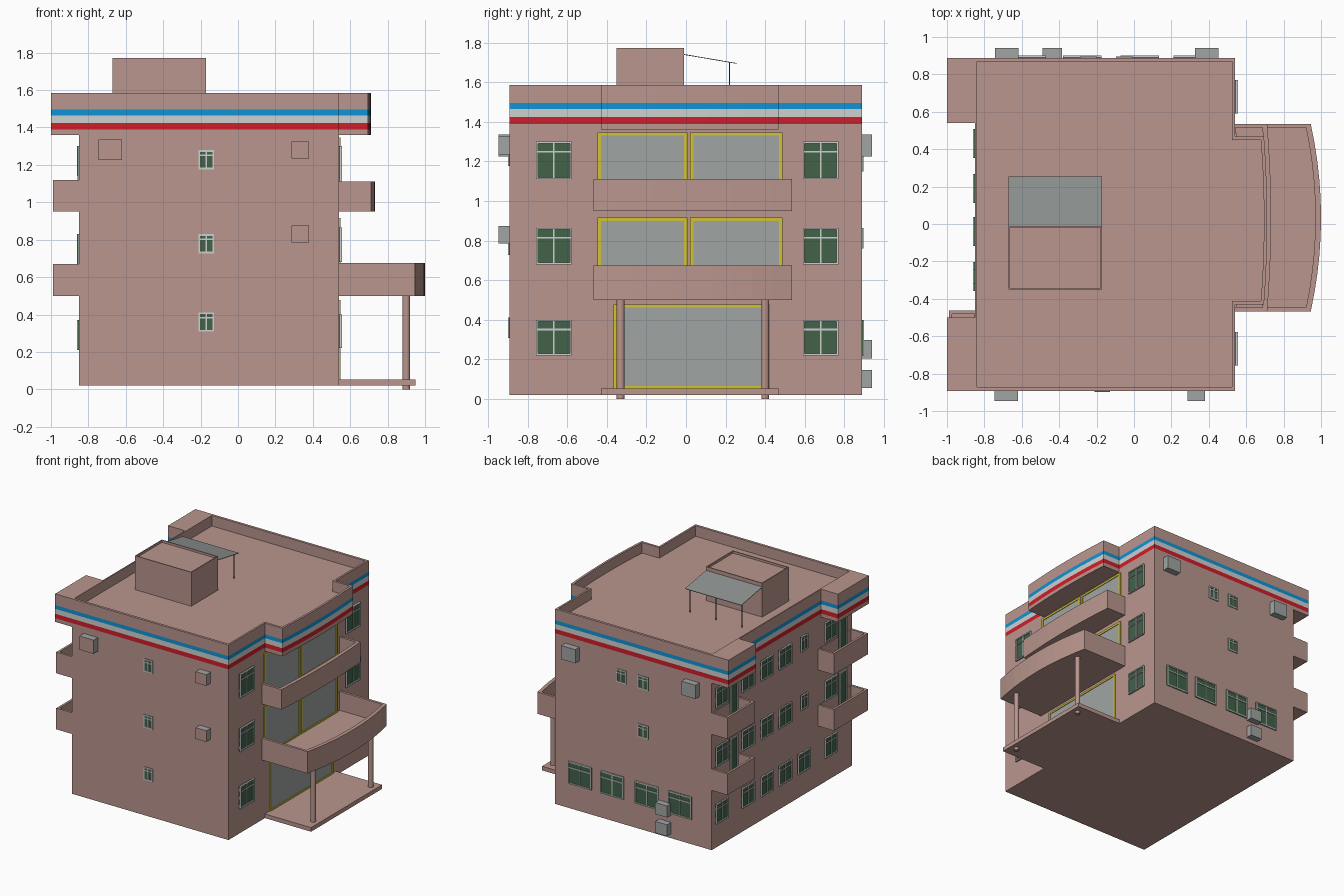
import bpy, bmesh, math
from mathutils import Vector

if "Cube" in bpy.data.objects:
    bpy.data.objects.remove(bpy.data.objects["Cube"])


def material(name, r, g, b):
    lin = [((c / 255 + 0.055) / 1.055) ** 2.4 for c in (r, g, b)]
    m = bpy.data.materials.new(name)
    m.diffuse_color = (*lin, 1)
    m.use_nodes = True
    m.node_tree.nodes["Principled BSDF"].inputs["Base Color"].default_value = m.diffuse_color
    return m


WALL = material("wall_pink", 186, 150, 142)
BLUE = material("stripe_blue", 15, 148, 214)
WHITE = material("off_white", 206, 209, 207)
RED = material("stripe_red", 208, 30, 42)
YELLOW = material("frame_yellow", 212, 196, 50)
GLASS = material("glass_grey", 160, 165, 163)
GREEN = material("window_green", 66, 98, 74)
METAL = material("canopy_grey", 142, 147, 145)
DARK = material("post_dark", 75, 85, 85)

XL, XR, YF, YB = -0.85, 0.54, -0.892, 0.888   # main wall planes


def finish(name, bm, mats):
    bmesh.ops.recalc_face_normals(bm, faces=bm.faces)
    me = bpy.data.meshes.new(name)
    bm.to_mesh(me)
    bm.free()
    for m in mats:
        me.materials.append(m)
    ob = bpy.data.objects.new(name, me)
    bpy.context.collection.objects.link(ob)
    return ob


def boxes(name, parts):
    """One object from (corner, corner, material) boxes."""
    bm, mats = bmesh.new(), []
    for a, b, m in parts:
        if m not in mats:
            mats.append(m)
        vs = bmesh.ops.create_cube(bm, size=1)["verts"]
        for v in vs:
            v.co = Vector([(a[i] + b[i]) / 2 + v.co[i] * abs(b[i] - a[i]) for i in range(3)])
        for f in {f for v in vs for f in v.link_faces}:
            f.material_index = mats.index(m)
    return finish(name, bm, mats)


def tray(name, outer, zs, inner, floor, layer_mats=None):
    """Prism with layered sides and a sunken top (parapet round a floor)."""
    bm = bmesh.new()
    mats = [WALL]
    rings = [[bm.verts.new((x, y, z)) for x, y in outer] for z in zs]
    rim = [bm.verts.new((x, y, zs[-1])) for x, y in inner]
    deck = [bm.verts.new((x, y, floor)) for x, y in inner]

    def wall(lo, hi, m):
        if m not in mats:
            mats.append(m)
        n = len(lo)
        for i in range(n):
            j = (i + 1) % n
            bm.faces.new((lo[i], lo[j], hi[j], hi[i])).material_index = mats.index(m)

    for k in range(len(zs) - 1):
        wall(rings[k], rings[k + 1], layer_mats[k] if layer_mats else WALL)
    wall(deck, rim, WALL)
    bm.faces.new(rings[0])
    bm.faces.new(deck)
    edges = [bm.edges.get((r[i], r[i - 1])) for r in (rings[-1], rim) for i in range(len(r))]
    bmesh.ops.triangle_fill(bm, edges=edges, use_beauty=True, normal=(0, 0, 1))
    return finish(name, bm, mats)


def bow(y0, y1, x_end, x_mid, n=10):
    """Bowed front edge from y0 to y1."""
    ts = [-1 + 2 * i / n for i in range(n + 1)]
    return [(x_end + (x_mid - x_end) * (1 - t * t), (y0 + y1) / 2 + t * (y1 - y0) / 2) for t in ts]


def rect(x0, y0, x1, y1):
    return [(x0, y0), (x1, y0), (x1, y1), (x0, y1)]


def on_wall(side, u, d, z):
    """Point on a wall: u along it, d outward."""
    return {"front": (u, YF - d, z), "back": (u, YB + d, z),
            "right": (XR + d, u, z), "left": (XL - d, u, z)}[side]


def panel(side, u0, u1, z0, z1, d, m, d0=-0.005):
    return (on_wall(side, u0, d0, z0), on_wall(side, u1, d, z1), m)


def framed(side, u0, u1, z0, z1, b, d, frame, pane):
    """Pane with a border of four bars."""
    return [panel(side, u0, u1, z0, z1, d * 0.4, pane),
            panel(side, u0, u0 + b, z0, z1, d, frame), panel(side, u1 - b, u1, z0, z1, d, frame),
            panel(side, u0 + b, u1 - b, z0, z0 + b, d, frame),
            panel(side, u0 + b, u1 - b, z1 - b, z1, d, frame)]


def window(name, side, u, w, z0, z1, d=0.012):
    b = 0.009
    u0, u1, zt = u - w / 2, u + w / 2, z0 + (z1 - z0) * 0.73
    parts = framed(side, u0, u1, z0, z1, b, d, WHITE, GREEN)
    parts.append(panel(side, u - 0.004, u + 0.004, z0 + b, z1 - b, d * 0.8, WHITE))
    parts.append(panel(side, u0 + b, u1 - b, zt - 0.004, zt + 0.004, d * 0.9, WHITE))
    boxes(name, parts)


# Main block and entrance plinth
boxes("main_block", [((XL, YF, 0.02), (XR, YB, 1.36), WALL)])
boxes("entrance_plinth", [((XR - 0.01, -0.43, 0.02), (0.95, 0.47, 0.053), WALL)])

# Striped roof band with parapet, bowed bay and solid left corners
roof = ([(-1, YF), (XR, YF), (XR, -0.43)] + bow(-0.43, 0.467, 0.695, 0.712) +
        [(XR, 0.467), (XR, YB), (-1, YB), (-1, 0.54), (XL, 0.54), (XL, -0.5), (-1, -0.5)])
well = ([(XL + 0.01, YF + 0.02), (XR - 0.015, YF + 0.02), (XR - 0.015, -0.412)] +
        bow(-0.412, 0.449, 0.678, 0.695) +
        [(XR - 0.015, 0.449), (XR - 0.015, YB - 0.02), (XL + 0.01, YB - 0.02)])
tray("roof_band", roof, [1.36, 1.39, 1.425, 1.465, 1.495, 1.585], well, 1.50,
     [WALL, RED, WHITE, BLUE, WALL])

# Stair house, lean-to canopy and its posts
tray("stair_house", rect(-0.67, -0.35, -0.17, -0.01), [1.49, 1.772],
     rect(-0.662, -0.342, -0.178, -0.018), 1.755)
canopy = boxes("lean_to_canopy", [((-0.67, -0.01, 1.738), (-0.17, 0.255, 1.742), METAL)])
for v in canopy.data.vertices:
    v.co.z -= 0.045 * (v.co.y + 0.01) / 0.265
boxes("canopy_posts", [((x - 0.003, 0.217, 1.495), (x + 0.003, 0.223, 1.70), DARK)
                       for x in (-0.65, -0.42, -0.19)])

# Bowed front balconies on the entrance side
for name, xe, xm, z0, z1 in (("porch_balcony", 0.945, 1.0, 0.5, 0.675),
                             ("upper_balcony", 0.712, 0.733, 0.95, 1.112)):
    outer = [(XR - 0.005, -0.467)] + bow(-0.467, 0.535, xe, xm) + [(XR - 0.005, 0.535)]
    inner = [(XR + 0.002, -0.447)] + bow(-0.447, 0.515, xe - 0.025, xm - 0.03) + [(XR + 0.002, 0.515)]
    tray(name, outer, [z0, z1], inner, z0 + 0.025)

# Porch columns
for y in (-0.33, 0.4):
    bm = bmesh.new()
    bmesh.ops.create_cone(bm, cap_ends=True, segments=16, radius1=0.02, radius2=0.02, depth=0.51)
    bmesh.ops.translate(bm, verts=bm.verts, vec=(0.9, y, 0.255))
    col = finish("porch_column", bm, [WALL])
    for p in col.data.polygons:
        p.use_smooth = len(p.vertices) == 4

# Corner balconies on the left side
for y0, y1 in ((YF, -0.463), (0.54, YB)):
    for z in (0.5, 0.95):
        tray("corner_balcony", rect(-0.99, y0, XL + 0.005, y1), [z, z + 0.17],
             rect(-0.972, y0 + 0.018, XL - 0.002, y1 - 0.018), z + 0.025)

# Large yellow-framed glazing
boxes("entrance_glazing", framed("right", -0.365, 0.425, 0.05, 0.477, 0.015, 0.009, YELLOW, GLASS))
for z0, z1 in ((0.52, 0.917), (0.97, 1.347)):
    for u0, u1 in ((-0.447, 0.007), (0.02, 0.487)):
        boxes("balcony_glazing", framed("right", u0, u1, z0, z1, 0.017, 0.009, YELLOW, GLASS))

# Windows, wall by wall
for z0, z1 in ((0.22, 0.4), (0.68, 0.865), (1.11, 1.3)):
    for y in (-0.667, 0.68):
        window("right_window", "right", y, 0.18, z0, z1, 0.015)
for z0 in (0.308, 0.727, 1.176):
    window("front_window", "front", -0.17, 0.083, z0, z0 + 0.103, 0.006)
for x in (0.315, 0.03, -0.277, -0.573):
    window("back_window", "back", x, 0.205, 0.22, 0.4)
for x, z in ((-0.05, 1.15), (-0.243, 1.15), (-0.243, 0.76)):
    window("back_small_window", "back", x, 0.09, z, z + 0.105, 0.008)
for floor, z0 in enumerate((0.21, 0.67, 1.14)):
    for y in (0.76, 0.43, 0.19, -0.04, -0.62):
        window("left_window", "left", y, 0.155, z0, z0 + 0.16)
    small = floor > 0
    window("left_stair_window", "left", -0.28, 0.08 if small else 0.155,
           z0 + (0.04 if small else 0), z0 + 0.16)
    if small:
        for y in (0.61, -0.77):
            boxes("balcony_door", framed("left", y - 0.05, y + 0.05, z0 - 0.14, z0 + 0.16,
                                         0.01, 0.009, WHITE, GREEN))

# Wall-mounted air conditioning boxes
for side, u, w, z0, z1 in (("front", -0.683, 0.125, 1.225, 1.335), ("front", 0.333, 0.095, 1.235, 1.325),
                           ("front", 0.333, 0.095, 0.785, 0.875), ("back", 0.388, 0.125, 1.225, 1.335),
                           ("back", -0.68, 0.125, 1.225, 1.335), ("back", -0.437, 0.105, 0.205, 0.298),
                           ("back", -0.437, 0.105, 0.055, 0.147)):
    parts = [panel(side, u - w / 2, u + w / 2, z0, z1, 0.052, GLASS)]
    if side == "front":
        parts.append(panel(side, u - w / 2, u + w / 2, z0, z1, 0.054, WALL, 0.052))
    boxes("air_conditioner", parts)
